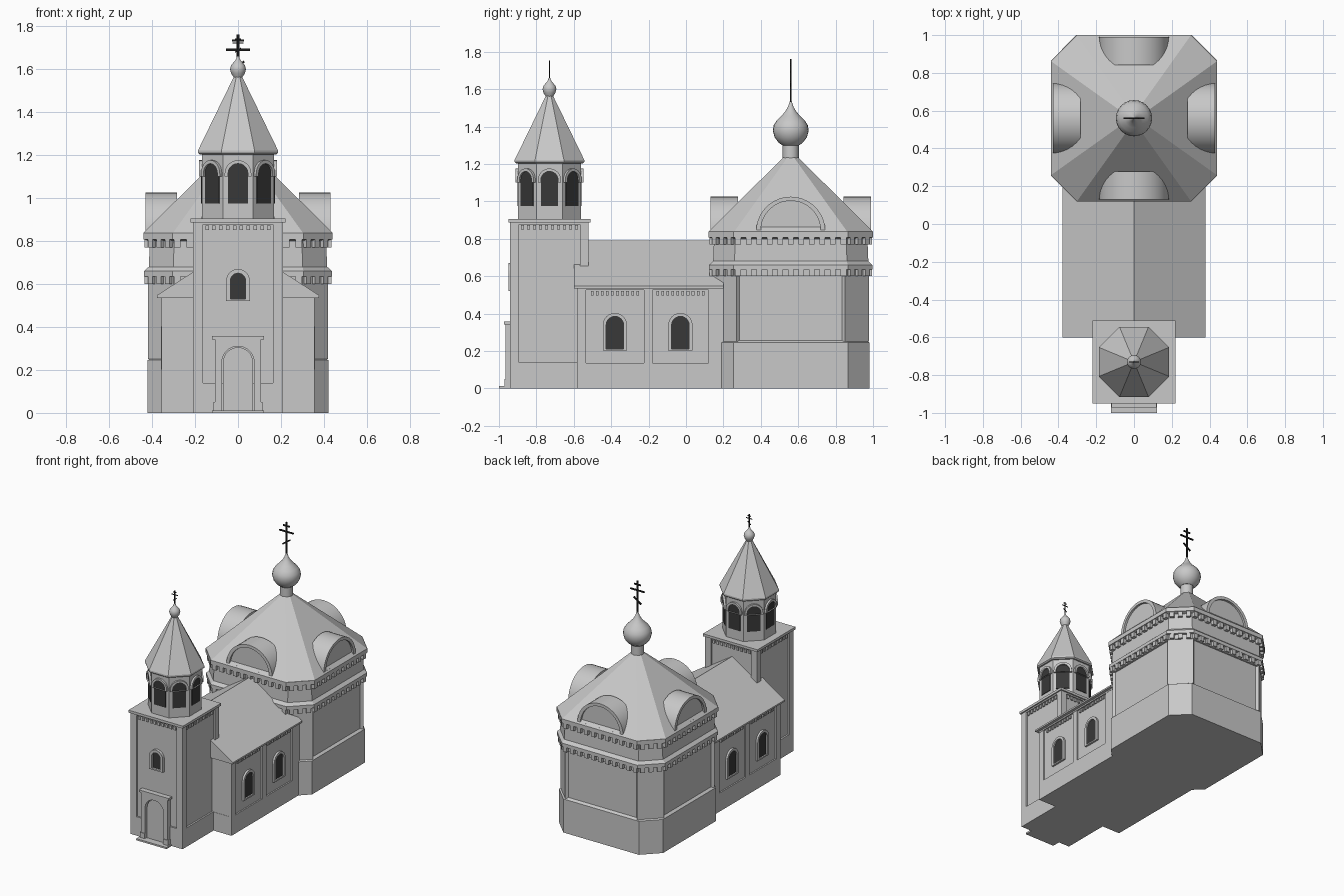
import bpy, bmesh, math
from mathutils import Matrix, Vector

if "Cube" in bpy.data.objects:
    bpy.data.objects.remove(bpy.data.objects["Cube"])

def material(name, r, g, b):
    m = bpy.data.materials.new(name)
    m.diffuse_color = (r, g, b, 1)
    m.use_nodes = True
    m.node_tree.nodes["Principled BSDF"].inputs["Base Color"].default_value = m.diffuse_color
    return m

STONE = material("pale_stone", 0.58, 0.58, 0.58)
DARK = material("dark_glass", 0.04, 0.04, 0.04)
IRON = material("black_iron", 0.012, 0.012, 0.012)
ID = Matrix()
parts = {}

def solid(name, rings, mat=STONE, M=ID, closed=False):
    """Skin a list of equal-length point rings; cap the ends, or join last to first."""
    bm = parts.setdefault(name, (bmesh.new(), mat))[0]
    vs = [[bm.verts.new(M @ Vector(p)) for p in r] for r in rings]
    n = len(vs[0])
    for a, b in zip(vs, vs[1:] + (vs[:1] if closed else [])):
        for i in range(n):
            bm.faces.new((a[i], a[(i + 1) % n], b[(i + 1) % n], b[i]))
    if not closed:
        bm.faces.new(vs[0][::-1])
        bm.faces.new(vs[-1])

def box(name, x0, x1, y0, y1, z0, z1, mat=STONE, M=ID):
    solid(name, [[(x0, y0, z), (x1, y0, z), (x1, y1, z), (x0, y1, z)] for z in (z0, z1)], mat, M)

def prism(name, pts, y0, y1, mat=STONE, M=ID):
    solid(name, [[(u, y, z) for u, z in pts] for y in (y0, y1)], mat, M)

def arch(w, z0, top, n=12):
    """Round-headed outline of half width w."""
    s = top - w
    return [(-w, z0)] + [(-w * math.cos(math.pi * i / n), s + w * math.sin(math.pi * i / n))
                         for i in range(n + 1)] + [(w, z0)]

def arch_ring(name, outer, inner, y0, y1, M):
    loop = lambda p, y: [(u, y, z) for u, z in p]
    solid(name, [loop(outer, y0), loop(inner, y0), loop(inner, y1), loop(outer, y1)],
          STONE, M, closed=True)

def wall(cx, cy, deg, dist):
    """Local frame on a wall: x along it, -y outward."""
    return (Matrix.Translation((cx, cy, 0)) @ Matrix.Rotation(math.radians(deg), 4, 'Z')
            @ Matrix.Translation((0, -dist, 0)))

def octagon(cy, a, c, z):
    """Chamfered square with half width a and flat half length c."""
    return [(x, cy + y, z) for x, y in ((c, -a), (a, -c), (a, c), (c, a),
                                        (-c, a), (-a, c), (-a, -c), (-c, -a))]

def lathe(name, cy, profile, n=24):
    solid(name, [[(r * math.cos(2 * math.pi * i / n), cy + r * math.sin(2 * math.pi * i / n), z)
                  for i in range(n)] for r, z in profile])

def teeth(name, half, pitch, width, z0, z1, depth, M):
    n = max(1, round(2 * half / pitch))
    for i in range(n):
        u = -half + (i + 0.5) * 2 * half / n
        box(name, u - width / 2, u + width / 2, -depth, 0.005, z0, z1, M=M)

def window(prefix, w, z0, top, M, rim=0.017, out=0.014):
    prism(prefix + "_panes", arch(w, z0, top), -0.004, 0.002, DARK, M)
    arch_ring(prefix + "_frames", arch(w + rim, z0 - 0.01, top + rim), arch(w, z0, top), -out, 0.002, M)

def cross(name, cy, z0, z1, t, bars):
    box(name, -t, t, cy - t * 0.7, cy + t * 0.7, z0, z1, IRON)
    for z, half, tilt in bars:
        M = Matrix.Translation((0, cy, z)) @ Matrix.Rotation(math.radians(-tilt), 4, 'Y')
        box(name, -half, half, -t * 0.7, t * 0.7, -t * 0.8, t * 0.8, IRON, M)

# ---- Sanctuary: chamfered square body with two cornices
CY = 0.56
solid("sanctuary_body", [octagon(CY, a, c, z) for a, c, z in (
    (0.42, 0.305, 0), (0.42, 0.305, 0.245), (0.402, 0.295, 0.257), (0.402, 0.295, 0.6),
    (0.415, 0.3, 0.6), (0.415, 0.3, 0.635), (0.437, 0.305, 0.635), (0.437, 0.305, 0.66),
    (0.415, 0.3, 0.68), (0.41, 0.298, 0.8), (0.44, 0.305, 0.808), (0.44, 0.305, 0.838))])
solid("sanctuary_roof", [octagon(CY, 0.44, 0.302, 0.838), octagon(CY, 0.04, 0.0166, 1.235)])
for k in range(4):
    flat, corner = wall(0, CY, 90 * k, 0.41), wall(0, CY, 90 * k + 45, 0.502)
    box("sanctuary_corner_strips", -0.09, 0.09, 0, 0.03, 0.25, 0.6, M=corner)
    for z0, z1 in ((0.6, 0.637), (0.77, 0.81)):
        teeth("sanctuary_cornice_teeth", 0.31, 0.055, 0.03, z0, z1, 0.025, flat)
        teeth("sanctuary_cornice_teeth", 0.085, 0.055, 0.03, z0, z1, 0.02, corner)
    # half-round roof gables
    G = wall(0, CY, 90 * k, 0.43)
    prism("roof_gables", arch(0.185, 0.835, 1.025, 20), 0.015, 0.147, M=G)
    arch_ring("roof_gable_rims", arch(0.185, 0.835, 1.025, 20), arch(0.16, 0.848, 1.003, 20), 0, 0.016, G)

# ---- Large onion dome and cross
lathe("dome_drum", CY, [(0.043, 1.18), (0.043, 1.3), (0.05, 1.305), (0.05, 1.315)])
lathe("large_onion_dome", CY, [(0.045, 1.3), (0.066, 1.315), (0.086, 1.342), (0.096, 1.378), (0.091, 1.407),
                               (0.075, 1.433), (0.05, 1.457), (0.03, 1.48), (0.015, 1.505), (0.005, 1.535)])
cross("large_cross", CY, 1.52, 1.76, 0.006, ((1.69, 0.056, 0), (1.732, 0.027, 0), (1.615, 0.036, 35)))

# ---- Nave: walls, panels, windows and gable roof
prism("nave_walls", [(-0.345, 0), (0.345, 0), (0.345, 0.54), (0, 0.765), (-0.345, 0.54)], -0.58, 0.2)
box("nave_plinth", -0.355, 0.355, -0.582, 0.2, 0, 0.135)
box("nave_eaves_band", -0.357, 0.357, -0.582, 0.2, 0.525, 0.545)
prism("nave_roof", [(-0.378, 0.535), (0.378, 0.535), (0.378, 0.547), (0, 0.79), (-0.378, 0.547)], -0.6, 0.2)
for side in (-1, 1):
    for y0, y1 in ((-0.582, -0.535), (-0.225, -0.18), (0.12, 0.2)):
        box("nave_pilasters", side * 0.33, side * 0.355, y0, y1, 0, 0.54)
    for y in (-0.38, -0.03):
        W = wall(0, y, 90 * side, 0.345)
        window("nave_window", 0.047, 0.212, 0.385, W, 0.018)
        teeth("nave_teeth", 0.135, 0.027, 0.014, 0.497, 0.52, 0.009, W)

# ---- Bell tower shaft with recessed panels
TY = -0.73
box("tower_shaft", -0.198, 0.198, TY - 0.198, TY + 0.198, 0, 0.89)
box("tower_plinth", -0.21, 0.21, TY - 0.21, TY + 0.21, 0, 0.138)
box("tower_top_band", -0.21, 0.21, TY - 0.21, TY + 0.21, 0.877, 0.89)
box("tower_cornice", -0.22, 0.22, TY - 0.22, TY + 0.22, 0.887, 0.905)
for sx in (-1, 1):
    for sy in (-1, 1):
        box("tower_corner_strips", sx * 0.162, sx * 0.21, TY + sy * 0.162, TY + sy * 0.21, 0, 0.89)
for k in range(4):
    teeth("tower_teeth", 0.16, 0.032, 0.016, 0.85, 0.873, 0.01, wall(0, TY, 90 * k, 0.198))
window("tower_window", 0.035, 0.53, 0.65, wall(0, TY, 0, 0.198), 0.02, 0.02)

# ---- Doorway
D = wall(0, TY, 0, 0.21)
opening = arch(0.075, 0, 0.31, 16)
prism("door_surround", [(-0.108, 0), *opening, (0.108, 0), (0.108, 0.345), (-0.108, 0.345)], -0.026, 0.005, M=D)
prism("door_leaf", arch(0.07, 0, 0.305, 16), -0.008, 0.005, M=D)
box("door_lintel", -0.12, 0.12, -0.032, 0.005, 0.342, 0.358, M=D)
box("door_step", -0.122, 0.122, -0.06, 0.005, 0, 0.012, M=D)
for s in (-1, 1):
    box("door_jamb_bases", s * 0.075, s * 0.114, -0.03, 0.005, 0, 0.05, M=D)

# ---- Octagonal belfry and tent roof
T = math.tan(math.pi / 8)
ring = lambda a, z: octagon(TY, a, a * T, z)
solid("belfry", [ring(0.168, 0.9), ring(0.168, 1.21)])
solid("tent_roof", [ring(0.178, 1.203), ring(0.186, 1.21), ring(0.186, 1.222), ring(0.018, 1.567)])
for k in range(8):
    W = wall(0, TY, 45 * k, 0.168)
    prism("belfry_openings", arch(0.046, 0.975, 1.16), -0.004, 0.002, DARK, W)
    arch_ring("belfry_hoods", arch(0.062, 1.1, 1.176), arch(0.046, 1.1, 1.16), -0.014, 0.002, W)

# ---- Small onion dome and cross
lathe("small_onion_dome", TY, [(0.018, 1.555), (0.022, 1.565), (0.032, 1.58), (0.037, 1.6), (0.033, 1.616),
                               (0.022, 1.63), (0.011, 1.642), (0.004, 1.66)], 20)
cross("small_cross", TY, 1.65, 1.752, 0.003, ((1.722, 0.026, 0), (1.74, 0.013, 0), (1.688, 0.017, 35)))

# ---- Finish meshes
for name, (bm, mat) in parts.items():
    bmesh.ops.recalc_face_normals(bm, faces=bm.faces)
    me = bpy.data.meshes.new(name)
    bm.to_mesh(me)
    bm.free()
    me.materials.append(mat)
    ob = bpy.data.objects.new(name, me)
    bpy.context.collection.objects.link(ob)
    if "dome" in name or "gable" in name:
        bpy.ops.object.select_all(action='DESELECT')
        ob.select_set(True)
        bpy.context.view_layer.objects.active = ob
        bpy.ops.object.shade_smooth_by_angle(angle=math.radians(30))
